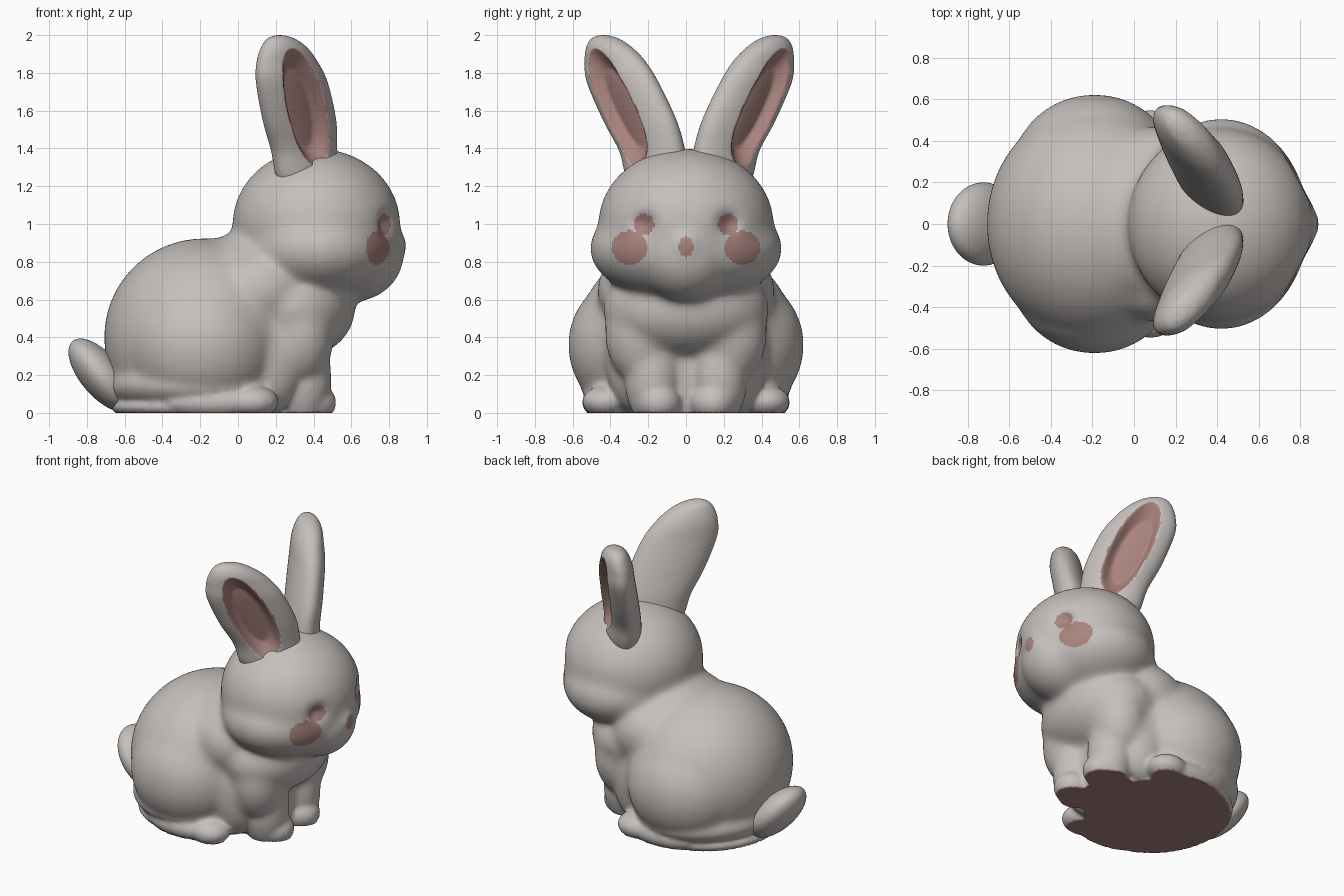
import bpy, bmesh, math
from mathutils import Matrix, Vector

if "Cube" in bpy.data.objects:
    bpy.data.objects.remove(bpy.data.objects["Cube"])


def material(name, rgb):
    m = bpy.data.materials.new(name)
    m.diffuse_color = (*rgb, 1.0)
    m.use_nodes = True
    m.node_tree.nodes["Principled BSDF"].inputs["Base Color"].default_value = m.diffuse_color
    return m


FUR = material("warm_grey_fur", (0.56, 0.525, 0.50))
PINK = material("dusty_pink", (0.40, 0.23, 0.21))


def add_ball(bm, c, r, tilt=0.0):
    bmesh.ops.create_uvsphere(
        bm, u_segments=64, v_segments=40, radius=1.0,
        matrix=Matrix.Translation(c) @ Matrix.Rotation(tilt, 4, 'Y') @ Matrix.Diagonal((*r, 1.0)))


def make_object(name, bm):
    me = bpy.data.meshes.new(name)
    bm.to_mesh(me)
    bm.free()
    ob = bpy.data.objects.new(name, me)
    bpy.context.collection.objects.link(ob)
    me.materials.append(FUR)
    me.materials.append(PINK)
    bpy.ops.object.select_all(action='DESELECT')
    ob.select_set(True)
    bpy.context.view_layer.objects.active = ob
    return ob


# Body, head and legs: overlapping ellipsoids fused into one skin
bm = bmesh.new()
centre_balls = [
    ((-0.18, 0, 0.40), (0.53, 0.575, 0.525)),  # torso
    ((-0.20, 0, 0.15), (0.49, 0.56, 0.20)),    # lower torso
    ((-0.20, 0, 0.03), (0.47, 0.51, 0.10)),    # seat
    ((0.08, 0, 0.70), (0.33, 0.40, 0.27)),     # neck
    ((0.29, 0, 0.55), (0.33, 0.44, 0.27)),     # chest
    ((0.20, 0, 0.20), (0.22, 0.27, 0.42)),     # belly between the legs
    ((0.415, 0, 1.00), (0.445, 0.465, 0.40)),  # skull
    ((0.42, 0, 0.87), (0.42, 0.51, 0.285)),    # cheeks
    ((0.60, 0, 0.84), (0.28, 0.26, 0.255)),    # muzzle
    ((0.80, 0, 0.89), (0.10, 0.10, 0.09)),     # nose
]
side_balls = [
    ((-0.19, 0.25, 0.36), (0.40, 0.375, 0.38)),  # haunch
    ((-0.12, 0.42, 0.055), (0.28, 0.13, 0.09)),  # hind foot
    ((0.08, 0.425, 0.06), (0.135, 0.125, 0.085)),  # toes
    ((0.16, 0.27, 0.32), (0.20, 0.16, 0.32)),   # flank
    ((0.11, 0.24, 0.65), (0.26, 0.23, 0.22)),   # shoulder
    ((0.33, 0.23, 0.42), (0.18, 0.20, 0.27)),   # upper front leg
    ((0.34, 0.175, 0.20), (0.155, 0.15, 0.28)),  # lower front leg
    ((0.38, 0.145, 0.055), (0.14, 0.125, 0.11)),  # paw
]
for c, r in centre_balls:
    add_ball(bm, c, r)
for c, r in side_balls:
    for s in (-1, 1):
        add_ball(bm, (c[0], s * c[1], c[2]), r)
body = make_object("rabbit_body", bm)
rm = body.modifiers.new("fuse", 'REMESH')
rm.mode = 'VOXEL'
rm.voxel_size = 0.0125
bpy.ops.object.modifier_apply(modifier="fuse")

# Soften the joints, more strongly above the feet
me = body.data
upper = body.vertex_groups.new(name="upper")
for v in me.vertices:
    upper.add([v.index], min(1.0, max(0.0, (v.co.z - 0.13) / 0.15)), 'REPLACE')
for name, count, group in (("soften", 12, ""), ("blend", 65, "upper")):
    sm = body.modifiers.new(name, 'SMOOTH')
    sm.factor = 0.5
    sm.iterations = count
    sm.vertex_group = group
    bpy.ops.object.modifier_apply(modifier=name)

# Flat underside and eye sockets
me = body.data
for v in me.vertices:
    x, y, z = v.co
    if z < 0.005:
        v.co.z = 0.0
    if x > 0.5 and z > 0.8:
        d2 = (abs(y) - 0.225) ** 2 + (z - 1.0) ** 2
        v.co.x -= 0.05 * math.exp(-d2 / 0.06 ** 2)

# Painted base, blush, eyes and nose
me.materials.clear()
me.materials.append(FUR)
me.materials.append(PINK)
spots = [(0.30, 0.875, 0.095, 0.09), (0.222, 0.997, 0.053, 0.057), (0.0, 0.88, 0.04, 0.055)]
for p in me.polygons:
    x, y, z = p.center
    pink = z < 0.006
    if x > 0.5 and z > 0.7:
        pink = any(((abs(y) - cy) / ry) ** 2 + ((z - cz) / rz) ** 2 < 1
                   for cy, cz, ry, rz in spots)
    p.material_index = 1 if pink else 0
bpy.ops.object.shade_smooth_by_angle(angle=math.radians(50))

# Tail
bm = bmesh.new()
add_ball(bm, (-0.725, 0, 0.2), (0.11, 0.20, 0.235), -0.695)
make_object("tail", bm)
bpy.ops.object.shade_smooth()

# Ears: lofted ellipses (z, centre x, centre y, half width, half thickness)
SECTIONS = [Vector(s) for s in (
    (1.13, 0.38, 0.15, 0.17, 0.09), (1.26, 0.365, 0.17, 0.205, 0.115),
    (1.39, 0.35, 0.195, 0.22, 0.115),
    (1.55, 0.325, 0.26, 0.25, 0.115), (1.75, 0.285, 0.35, 0.245, 0.11),
    (1.86, 0.26, 0.39, 0.205, 0.10), (1.93, 0.245, 0.42, 0.155, 0.085),
    (1.975, 0.23, 0.44, 0.10, 0.06), (1.995, 0.222, 0.45, 0.045, 0.03),
    (2.0, 0.22, 0.45, 0.004, 0.004))]
SEG, STEP = 112, 10


def loft_rows():
    n = len(SECTIONS)
    for i in range(n - 1):
        p0, p1 = SECTIONS[max(i - 1, 0)], SECTIONS[i]
        p2, p3 = SECTIONS[i + 1], SECTIONS[min(i + 2, n - 1)]
        for k in range(STEP):
            t = k / STEP
            yield 0.5 * (2 * p1 + (p2 - p0) * t + (2 * p0 - 5 * p1 + 4 * p2 - p3) * t * t
                         + (3 * p1 - p0 - 3 * p2 + p3) * t ** 3)
    yield SECTIONS[-1]


def make_ear(name, s, shift):
    bm = bmesh.new()
    rows, hollow = [], {}
    for z, cx, cy, a, b in loft_rows():
        row = []
        for j in range(SEG):
            t = 2 * math.pi * j / SEG
            u, v = a * math.cos(t), b * math.sin(t)
            f = 1 - ((u + 0.025) / 0.135) ** 2 - ((z - 1.615) / 0.315) ** 2 if v > 0 else -1
            if f > 0:                       # scoop out the inner ear
                v -= 0.65 * b * min(1.0, 1.8 * f)
            vert = bm.verts.new((cx + (u + v) * math.sqrt(0.5),
                                 s * (cy + (v - u) * math.sqrt(0.5)) + shift, z))
            hollow[vert] = f
            row.append(vert)
        rows.append(row)
    for r0, r1 in zip(rows, rows[1:]):
        for j in range(SEG):
            k = (j + 1) % SEG
            face = bm.faces.new((r0[j], r0[k], r1[k], r1[j]))
            if sum(hollow[w] > 0 for w in face.verts) > 1:
                face.material_index = 1
    bm.faces.new(rows[0])
    bm.faces.new(rows[-1])
    bmesh.ops.recalc_face_normals(bm, faces=bm.faces[:])
    make_object(name, bm)
    bpy.ops.object.shade_smooth()


make_ear("right_ear", -1, 0.015)
make_ear("left_ear", 1, 0.02)
